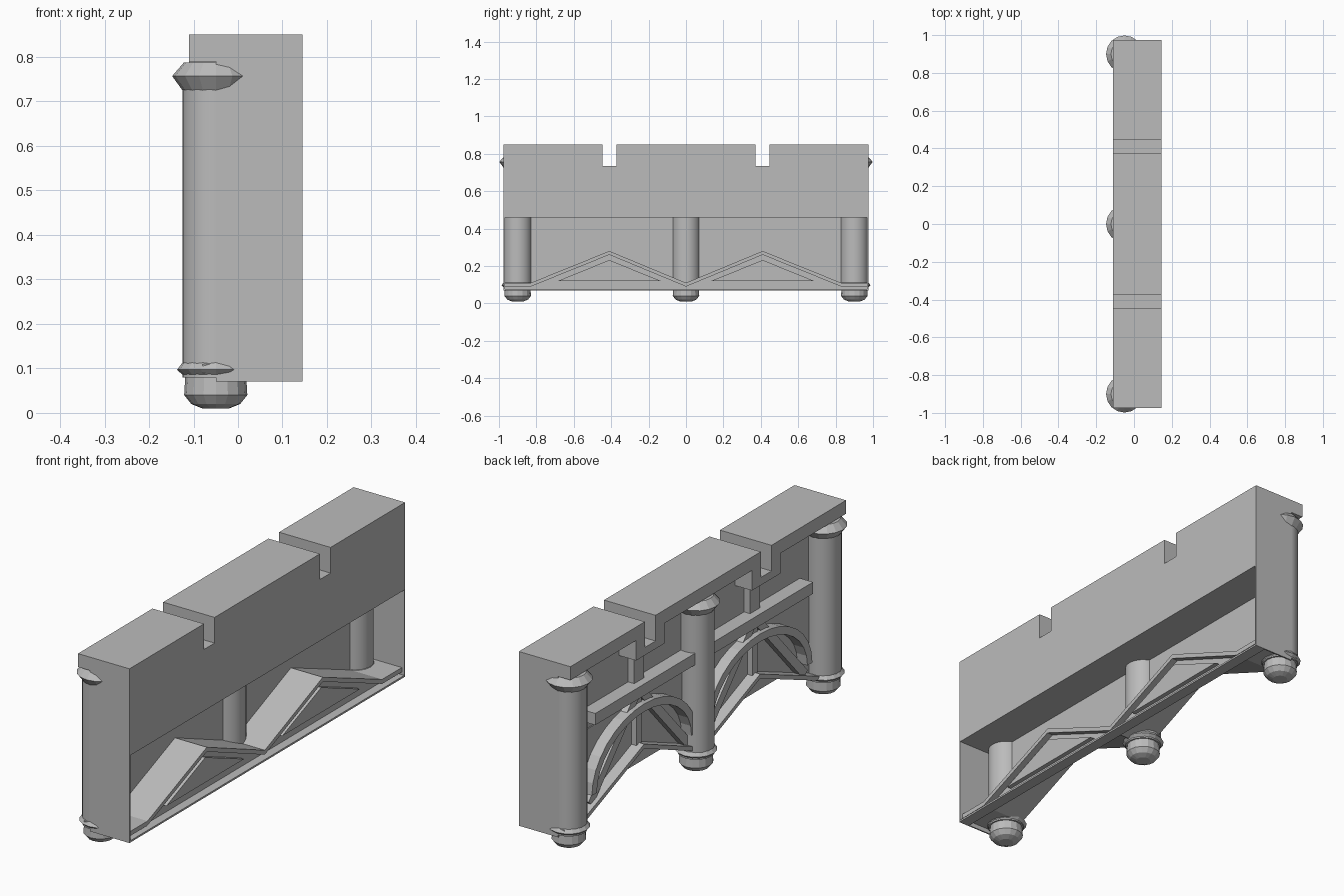
import bpy
import bmesh
import math
from mathutils import Vector

cube = bpy.data.objects.get("Cube")
if cube:
    bpy.data.objects.remove(cube, do_unlink=True)

stone = bpy.data.materials.new("stone_grey")
stone.use_nodes = True
GREY = (0.5, 0.5, 0.5, 1)
stone.diffuse_color = GREY
stone.node_tree.nodes["Principled BSDF"].inputs["Base Color"].default_value = GREY


def finish(name, bm):
    bmesh.ops.recalc_face_normals(bm, faces=bm.faces)
    mesh = bpy.data.meshes.new(name)
    bm.to_mesh(mesh)
    bm.free()
    mesh.materials.append(stone)
    obj = bpy.data.objects.new(name, mesh)
    bpy.context.collection.objects.link(obj)
    return obj


def prism(name, outline, x0, x1):
    """Extrude a (y, z) outline along x."""
    bm = bmesh.new()
    face = bm.faces.new([bm.verts.new((x0, y, z)) for y, z in outline])
    out = bmesh.ops.extrude_face_region(bm, geom=[face])
    moved = [v for v in out["geom"] if isinstance(v, bmesh.types.BMVert)]
    bmesh.ops.translate(bm, verts=moved, vec=(x1 - x0, 0, 0))
    return finish(name, bm)


def box(name, x0, x1, y0, y1, z0, z1):
    return prism(name, [(y0, z0), (y1, z0), (y1, z1), (y0, z1)], x0, x1)


def bar(name, a, b, width, x0, x1):
    """Straight beam between two (y, z) points."""
    a, b = Vector(a), Vector(b)
    d = (b - a).normalized() * width / 2
    n = Vector((-d.y, d.x))
    return prism(name, [a - n, b - n, b + n, a + n], x0, x1)


def lathe(name, profile, x, y, sides=16):
    """Turn an (r, z) profile around a vertical axis, then cap it."""
    bm = bmesh.new()
    rings = []
    for r, z in profile:
        rings.append([bm.verts.new((x + r * math.cos(math.tau * i / sides),
                                    y + r * math.sin(math.tau * i / sides), z))
                      for i in range(sides)])
    for low, high in zip(rings, rings[1:]):
        for i in range(sides):
            j = (i + 1) % sides
            bm.faces.new((low[i], low[j], high[j], high[i]))
    bm.faces.new(rings[0])
    bm.faces.new(rings[-1])
    return finish(name, bm)


END, TOP, LIP, MID = 0.975, 0.85, 0.79, 0.41
FRONT, BACK, WALL, HALF = 0.145, -0.11, -0.025, 0.0375

# Top outline with the two drainage notches
crest = [(-END, TOP)]
for c in (-MID, MID):
    crest += [(c - HALF, TOP), (c - HALF, 0.735), (c + HALF, 0.735), (c + HALF, TOP)]
crest.append((END, TOP))

# Overhanging lip, stepping down around each notch
under = [(END, LIP)]
for c in (MID, -MID):
    under += [(c + 0.1, LIP), (c + 0.1, 0.70), (c - 0.1, 0.70), (c - 0.1, LIP)]
under.append((-END, LIP))
prism("top_lip", crest + under, BACK, WALL)

# Upper wall and the thin panel below it
prism("upper_wall", crest + [(END, 0.46), (-END, 0.46)], WALL, FRONT)

# Zigzag roof over the foot of the wall
zigzag = [(-END, 0.11), (-0.83, 0.11), (-MID, 0.28), (0, 0.11),
          (MID, 0.28), (0.83, 0.11), (END, 0.11)]
prism("back_panel", zigzag + [(END, 0.46), (-END, 0.46)], WALL - 0.005, WALL)
prism("zigzag_roof", zigzag + [(y, z - 0.02) for y, z in reversed(zigzag)], -0.08, 0.133)
prism("foot_panel", [(y, z - 0.015) for y, z in zigzag] + [(END, 0.07), (-END, 0.07)],
      0.095, 0.105)
box("foot_sill", 0.095, FRONT, -END, END, 0.07, 0.078)

for side, s in (("left", 1), ("right", -1)):
    # Closed wall ends
    box("end_wall_" + side, -0.05, FRONT, s * END, s * (END - 0.006), 0.07, TOP)

for side, c in (("left", MID), ("right", -MID)):
    # Raised triangle on the foot panel
    prism("foot_triangle_" + side,
          [(c - 0.275, 0.12), (c + 0.275, 0.12), (c, 0.232)], 0.1, 0.125)
    # Rail, posts and braces of the bay
    box("rail_" + side, -0.09, WALL, c - 0.36, c + 0.36, 0.505, 0.557)
    box("notch_post_" + side, -0.055, WALL, c - 0.035, c + 0.035, 0.55, 0.71)
    box("king_post_" + side, -0.055, WALL, c - 0.018, c + 0.018, 0.26, 0.52)
    for s in (-1, 1):
        bar("brace_" + side, (c + s * 0.35, 0.14), (c + s * 0.02, 0.5), 0.04,
            -0.06, WALL)
    # Arch across the bay
    arch = []
    for r, order in ((0, range(17)), (0.035, range(16, -1, -1))):
        arch += [(c - (0.37 - r) * math.cos(math.pi * i / 16),
                  0.19 + (0.27 - r) * math.sin(math.pi * i / 16)) for i in order]
    prism("arch_" + side, arch, -0.08, WALL)

# Columns with collar, foot and capital
for side, y in (("left", 0.9), ("middle", 0), ("right", -0.9)):
    shaft = lathe("column_" + side, [(0.075, 0.08), (0.075, 0.75)], -0.05, y, 32)
    lathe("capital_" + side, [(0.075, 0.725), (0.098, 0.757), (0.072, 0.787)], -0.05, y)
    lathe("collar_" + side, [(0.072, 0.083), (0.087, 0.097), (0.075, 0.113)], -0.05, y)
    lathe("column_foot_" + side,
          [(0.03, 0.01), (0.055, 0.02), (0.071, 0.04), (0.068, 0.09)], -0.05, y)
    bpy.ops.object.select_all(action="DESELECT")
    shaft.select_set(True)
    bpy.context.view_layer.objects.active = shaft
    bpy.ops.object.shade_smooth_by_angle(angle=math.radians(30))
